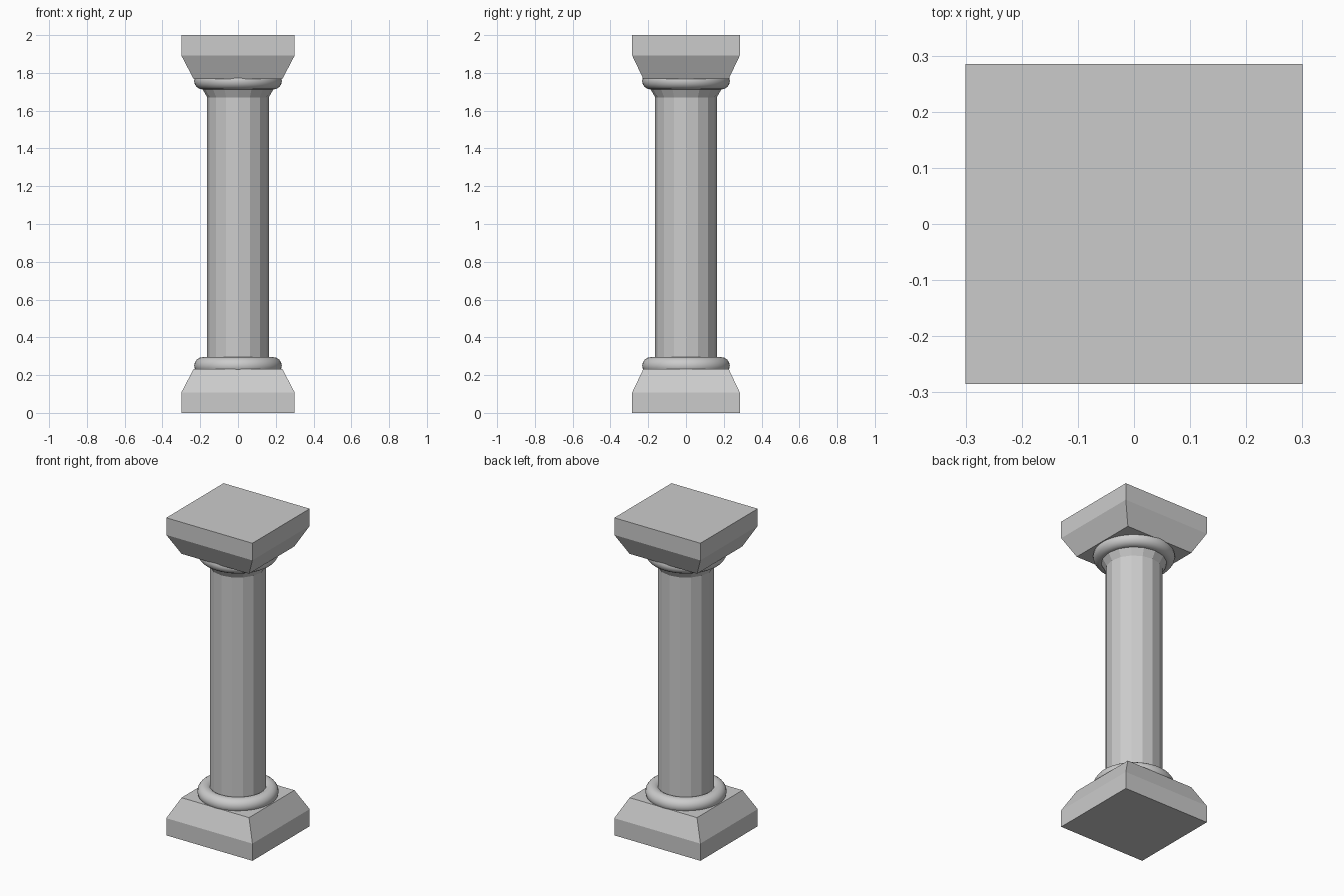
import bpy, bmesh, math

if "Cube" in bpy.data.objects:
    bpy.data.objects.remove(bpy.data.objects["Cube"])

stone = bpy.data.materials.new("grey stone")
stone.diffuse_color = (0.6, 0.6, 0.6, 1)
stone.use_nodes = True
stone.node_tree.nodes["Principled BSDF"].inputs["Base Color"].default_value = stone.diffuse_color

def finish(name, bm):
    bmesh.ops.recalc_face_normals(bm, faces=bm.faces)
    me = bpy.data.meshes.new(name)
    bm.to_mesh(me)
    bm.free()
    me.materials.append(stone)
    ob = bpy.data.objects.new(name, me)
    bpy.context.collection.objects.link(ob)
    return ob

def loft(name, rings):
    """Skin a stack of equal-sized point rings and cap both ends."""
    bm = bmesh.new()
    loops = [[bm.verts.new(p) for p in ring] for ring in rings]
    n = len(loops[0])
    for a, b in zip(loops, loops[1:]):
        for i in range(n):
            j = (i + 1) % n
            bm.faces.new((a[i], a[j], b[j], b[i]))
    bm.faces.new(loops[0])
    bm.faces.new(loops[-1])
    return finish(name, bm)

def rect(x, y, z):
    return [(-x, -y, z), (x, -y, z), (x, y, z), (-x, y, z)]

def circle(r, z, n=16):
    return [(r * math.cos(2 * math.pi * i / n), r * math.sin(2 * math.pi * i / n), z) for i in range(n)]

# Square blocks with tapered shoulders, mirrored top and bottom
profile = [(0.30, 0.285, 0.0), (0.30, 0.285, 0.108), (0.235, 0.226, 0.232)]
loft("base_block", [rect(*p) for p in profile])
loft("capital_block", [rect(x, y, 2 - z) for x, y, z in profile])

# Sixteen-sided shaft flaring under the capital
loft("shaft", [circle(0.163, 0.23), circle(0.163, 1.67), circle(0.205, 1.745)])

# Rounded rings, partly sunk into the blocks
for name, z in (("base_ring", 0.25), ("capital_ring", 1.757)):
    bpy.ops.mesh.primitive_torus_add(major_radius=0.187, minor_radius=0.045, major_segments=48,
                                     minor_segments=16, location=(0, 0, z))
    ob = bpy.context.object
    ob.name = name
    ob.data.materials.append(stone)
    bpy.ops.object.shade_smooth()
